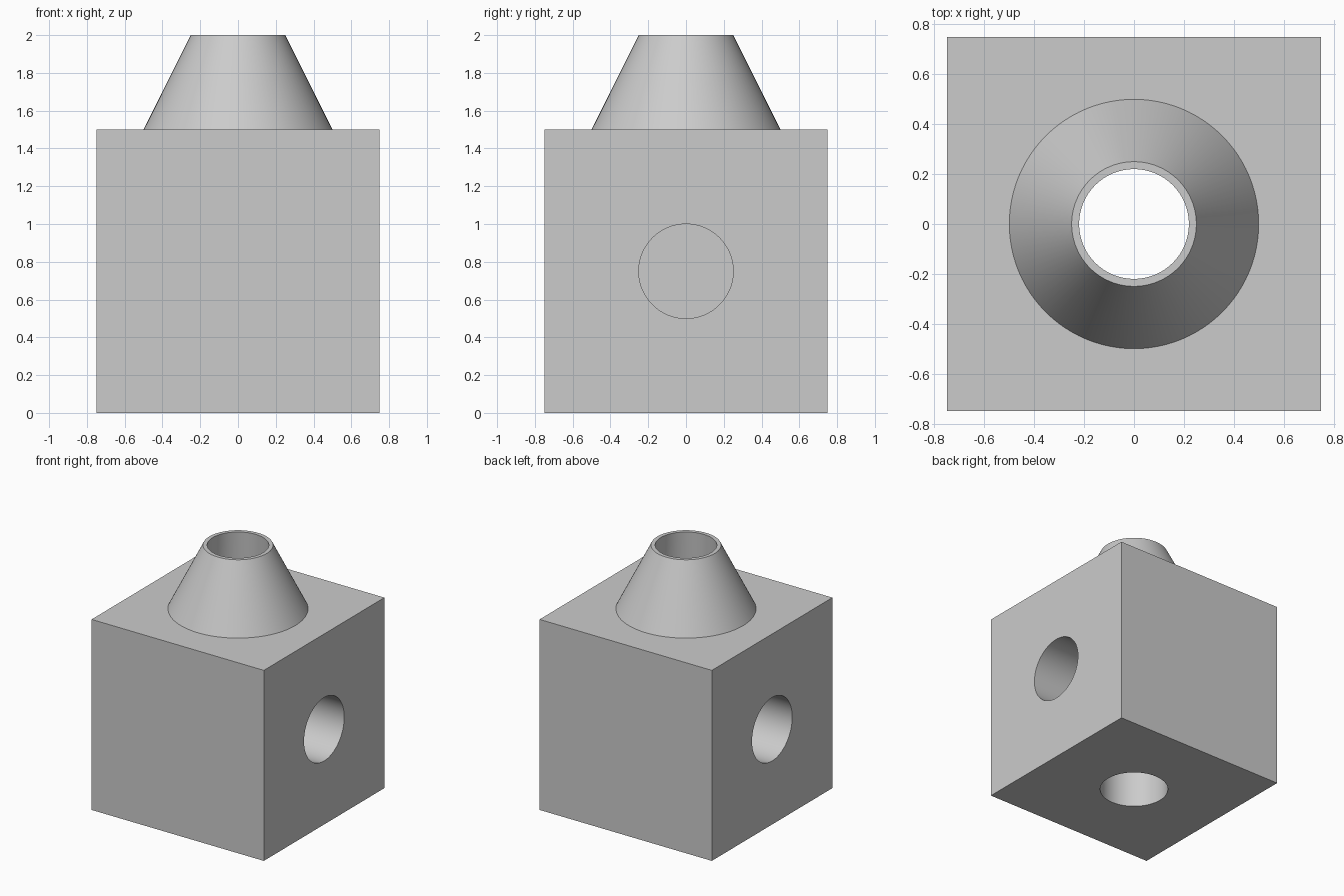
import bpy
import math
from mathutils import Matrix

SEGMENTS = 96

cube = bpy.data.objects.get("Cube")
if cube:
    bpy.data.objects.remove(cube, do_unlink=True)

grey = bpy.data.materials.new("light_grey")
grey.use_nodes = True
colour = (0.6, 0.6, 0.6, 1)
grey.diffuse_color = colour
grey.node_tree.nodes["Principled BSDF"].inputs["Base Color"].default_value = colour


def activate(obj):
    bpy.ops.object.select_all(action="DESELECT")
    obj.select_set(True)
    bpy.context.view_layer.objects.active = obj


def finish(obj, name):
    obj.name = name
    obj.data.materials.clear()
    obj.data.materials.append(grey)
    activate(obj)
    bpy.ops.object.shade_smooth_by_angle(angle=math.radians(30))


def cut_cylinder(target, radius, depth, location, rotation=(0, 0, 0)):
    """Subtract a cylinder from the target and discard the cutter."""
    bpy.ops.mesh.primitive_cylinder_add(vertices=SEGMENTS, radius=radius, depth=depth,
                                        location=location, rotation=rotation)
    cutter = bpy.context.object
    cutter.hide_render = True
    mod = target.modifiers.new("hole", "BOOLEAN")
    mod.operation = "DIFFERENCE"
    mod.solver = "EXACT"
    mod.object = cutter
    activate(target)
    bpy.ops.object.modifier_apply(modifier=mod.name)
    bpy.data.objects.remove(cutter, do_unlink=True)


def lathe(profile):
    """Revolve a closed (radius, height) profile around the z axis."""
    verts, faces = [], []
    n = len(profile)
    for i in range(SEGMENTS):
        turn = Matrix.Rotation(math.tau * i / SEGMENTS, 3, "Z")
        verts += [turn @ Matrix.Translation((r, 0, z)).translation for r, z in profile]
        for j in range(n):
            k, nxt = (j + 1) % n, (i + 1) % SEGMENTS
            faces.append((i * n + j, nxt * n + j, nxt * n + k, i * n + k))
    mesh = bpy.data.meshes.new("lathe")
    mesh.from_pydata(verts, [], faces)
    obj = bpy.data.objects.new("lathe", mesh)
    bpy.context.collection.objects.link(obj)
    return obj


# Block with a vertical bore and a blind socket in each side
bpy.ops.mesh.primitive_cube_add(size=1.5, location=(0, 0, 0.75))
block = bpy.context.object
cut_cylinder(block, 0.25, 2, (0, 0, 0.75))
for side in (1, -1):
    cut_cylinder(block, 0.25, 0.8, (side * 0.75, 0, 0.75), (0, math.pi / 2, 0))
finish(block, "block")

# Hollow tapered spout on top
spout = lathe([(0.5, 1.5), (0.25, 2), (0.22, 2), (0.25, 1.5)])
finish(spout, "spout")
